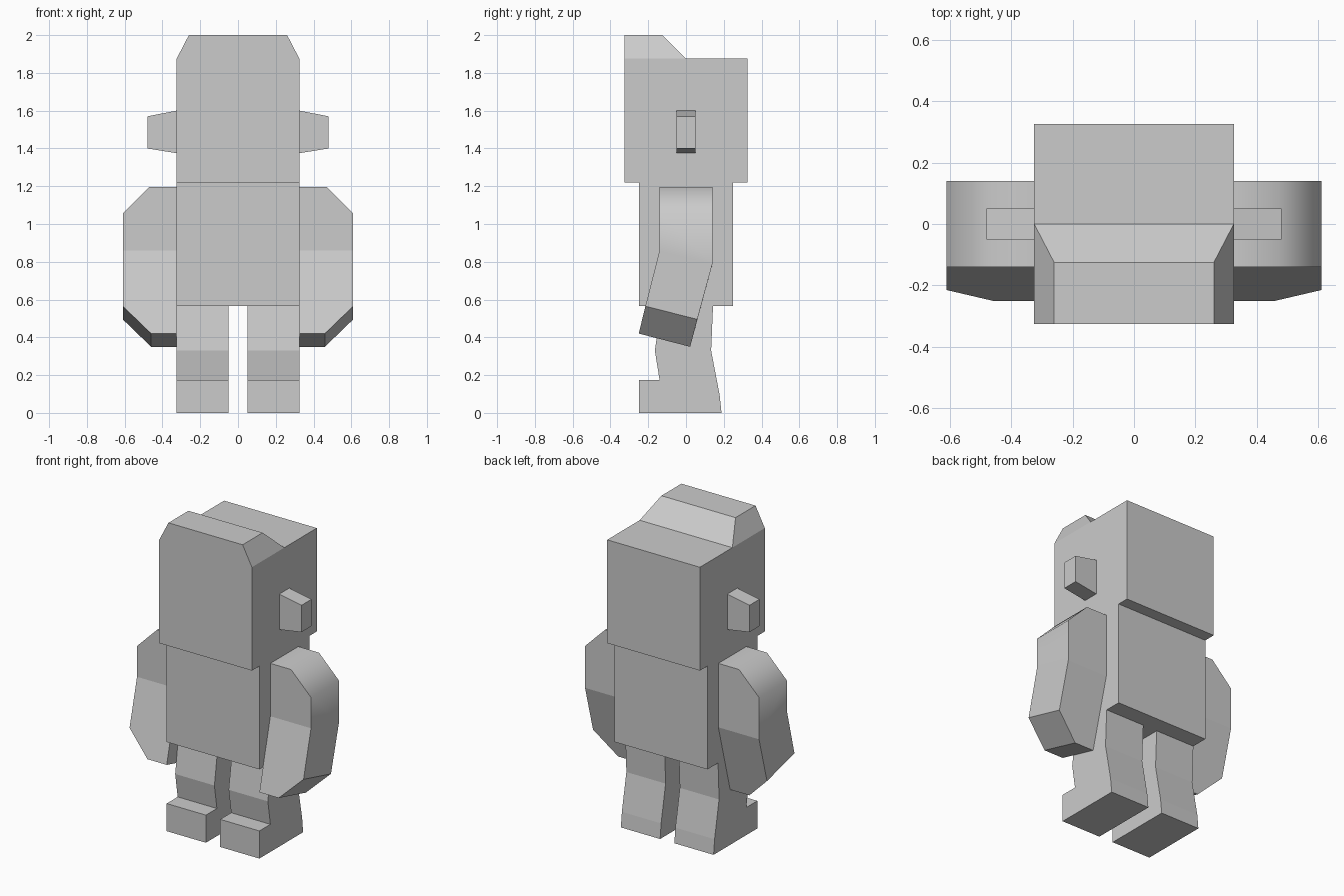
import bpy, bmesh

if "Cube" in bpy.data.objects:
    bpy.data.objects.remove(bpy.data.objects["Cube"])


def make(name, verts, faces, mirror=False, smooth=()):
    mesh = bpy.data.meshes.new(name)
    mesh.from_pydata(verts, [], faces)
    for i in smooth:
        mesh.polygons[i].use_smooth = True
    bm = bmesh.new()
    bm.from_mesh(mesh)
    bmesh.ops.recalc_face_normals(bm, faces=bm.faces)
    bm.to_mesh(mesh)
    bm.free()
    obj = bpy.data.objects.new(name, mesh)
    bpy.context.collection.objects.link(obj)
    if mirror:
        mod = obj.modifiers.new("mirror", 'MIRROR')
        mod.use_mirror_merge = False
    return obj


def bridge(name, loop_a, loop_b, **kw):
    """Solid between two matching closed loops."""
    n = len(loop_a)
    sides = [(i, (i + 1) % n, n + (i + 1) % n, n + i) for i in range(n)]
    caps = [tuple(range(n)), tuple(range(n, 2 * n))]
    return make(name, loop_a + loop_b, sides + caps, **kw)


def rect(x, y0, y1, z):
    return [(-x, y0, z), (x, y0, z), (x, y1, z), (-x, y1, z)]


# Torso, head and the raised front lock of hair
bridge("torso", rect(0.325, -0.25, 0.25, 0.565), rect(0.325, -0.25, 0.25, 1.22))
bridge("head", rect(0.325, -0.325, 0.325, 1.22), rect(0.325, -0.325, 0.325, 1.875))
bridge("hair", rect(0.325, -0.325, 0, 1.875), rect(0.26, -0.325, -0.125, 2.0))


# Ears, tapering outwards
def ear_loop(x, z0, z1):
    return [(x, -0.05, z0), (x, 0.05, z0), (x, 0.05, z1), (x, -0.05, z1)]


bridge("ears", ear_loop(0.325, 1.375, 1.6), ear_loop(0.48, 1.4, 1.57), mirror=True)

# Legs: side profile with bent knee and foot
leg = [(-0.25, 0), (-0.25, 0.175), (-0.14, 0.175), (-0.165, 0.33), (-0.13, 0.565),
       (0.143, 0.565), (0.133, 0.33), (0.178, 0.095), (0.188, 0)]
bridge("legs", [(0.05, y, z) for y, z in leg],
       [(0.325, y, z) for y, z in leg], mirror=True)

# Arms: chamfered outline bent at the elbow, front loop then back loop
xs = [0.325, 0.47, 0.61, 0.61, 0.61, 0.46, 0.325, 0.325]
front = [(-0.14, 1.195), (-0.14, 1.195), (-0.14, 1.055), (-0.14, 0.86),
         (-0.215, 0.565), (-0.25, 0.42), (-0.25, 0.42), (-0.14, 0.86)]
back = [(0.14, 1.195), (0.14, 1.195), (0.14, 1.055), (0.14, 0.79),
        (0.06, 0.495), (0.022, 0.35), (0.022, 0.35), (0.14, 0.79)]
verts = [(x, y, z) for loop in (front, back) for x, (y, z) in zip(xs, loop)]
faces = [(i, (i + 1) % 8, 8 + (i + 1) % 8, 8 + i) for i in range(8)]
for k in (0, 8):
    faces += [tuple(k + i for i in (0, 1, 2, 3, 7)),
              tuple(k + i for i in (3, 4, 5, 6, 7))]
make("arms", verts, faces, mirror=True, smooth=(0, 1, 2, 3))
